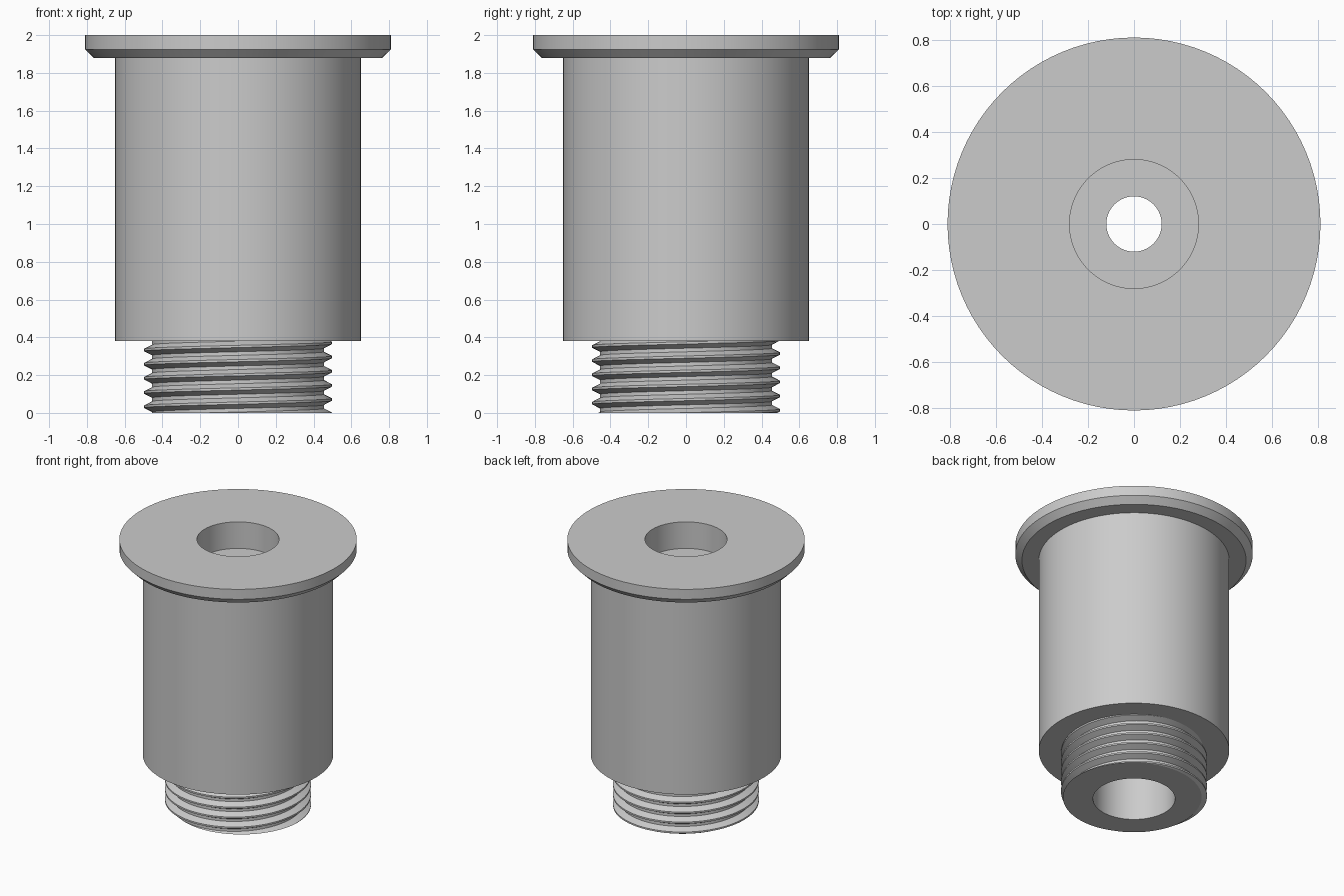
import bpy
import bmesh
from math import cos, sin, tau, radians

cube = bpy.data.objects.get("Cube")
if cube:
    bpy.data.objects.remove(cube, do_unlink=True)

SEGMENTS = 96
SHOULDER_Z = 0.38
BORE_R = 0.28

grey = bpy.data.materials.new("machined grey")
grey.use_nodes = True
colour = (0.6, 0.6, 0.6, 1)
grey.diffuse_color = colour
grey.node_tree.nodes["Principled BSDF"].inputs["Base Color"].default_value = colour


def finish(name, bm):
    mesh = bpy.data.meshes.new(name)
    bm.to_mesh(mesh)
    bm.free()
    mesh.materials.append(grey)
    obj = bpy.data.objects.new(name, mesh)
    bpy.context.collection.objects.link(obj)
    bpy.ops.object.select_all(action="DESELECT")
    obj.select_set(True)
    bpy.context.view_layer.objects.active = obj
    bpy.ops.object.shade_smooth_by_angle(angle=radians(25))
    return obj


def sweep(profile, rise=0.0):
    """Turn an (r, z) profile once round z, climbing by rise."""
    bm = bmesh.new()
    columns = []
    for j in range(SEGMENTS + 1):
        t = j / SEGMENTS
        a = tau * t
        columns.append([bm.verts.new((r * cos(a), r * sin(a), z + rise * t))
                        for r, z in profile])
    for left, right in zip(columns, columns[1:]):
        for i in range(len(profile) - 1):
            bm.faces.new((left[i], left[i + 1], right[i + 1], right[i]))
    bmesh.ops.remove_doubles(bm, verts=bm.verts[:], dist=1e-5)
    return bm


# Housing: bores, inner web, flange with chamfered underside, body, shoulder
housing = [(BORE_R, 0), (BORE_R, 1.66), (0.12, 1.66), (0.12, 1.8),
           (BORE_R, 1.8), (BORE_R, 2), (0.81, 2), (0.81, 1.925),
           (0.765, 1.88), (0.65, 1.88), (0.65, SHOULDER_Z), (0.44, SHOULDER_Z)]
finish("flanged_housing", sweep(housing))

# Threaded end: right-handed helical ridge, trimmed flat at both ends
PITCH = 0.075
CREST_R, ROOT_R = 0.498, 0.455
tooth = [(ROOT_R, 0.028), (CREST_R, 0.006), (CREST_R, -0.006), (ROOT_R, -0.028)]
thread = [(r, z - 0.0045 + k * PITCH) for k in range(7, -3, -1) for r, z in tooth]
bm = sweep(thread, PITCH)
for height, direction in ((0, -1), (SHOULDER_Z, 1)):
    bmesh.ops.bisect_plane(bm, geom=bm.verts[:] + bm.edges[:] + bm.faces[:],
                           plane_co=(0, 0, height), plane_no=(0, 0, direction),
                           clear_outer=True)

# Bottom face: draw the trimmed rim in to the bore
rim = [e for e in bm.edges if e.is_boundary and all(abs(v.co.z) < 1e-4 for v in e.verts)]
new = bmesh.ops.extrude_edge_only(bm, edges=rim)["geom"]
for v in new:
    if isinstance(v, bmesh.types.BMVert):
        v.co.xy = v.co.xy.normalized() * BORE_R
bmesh.ops.recalc_face_normals(bm, faces=bm.faces[:])
finish("threaded_end", bm)
